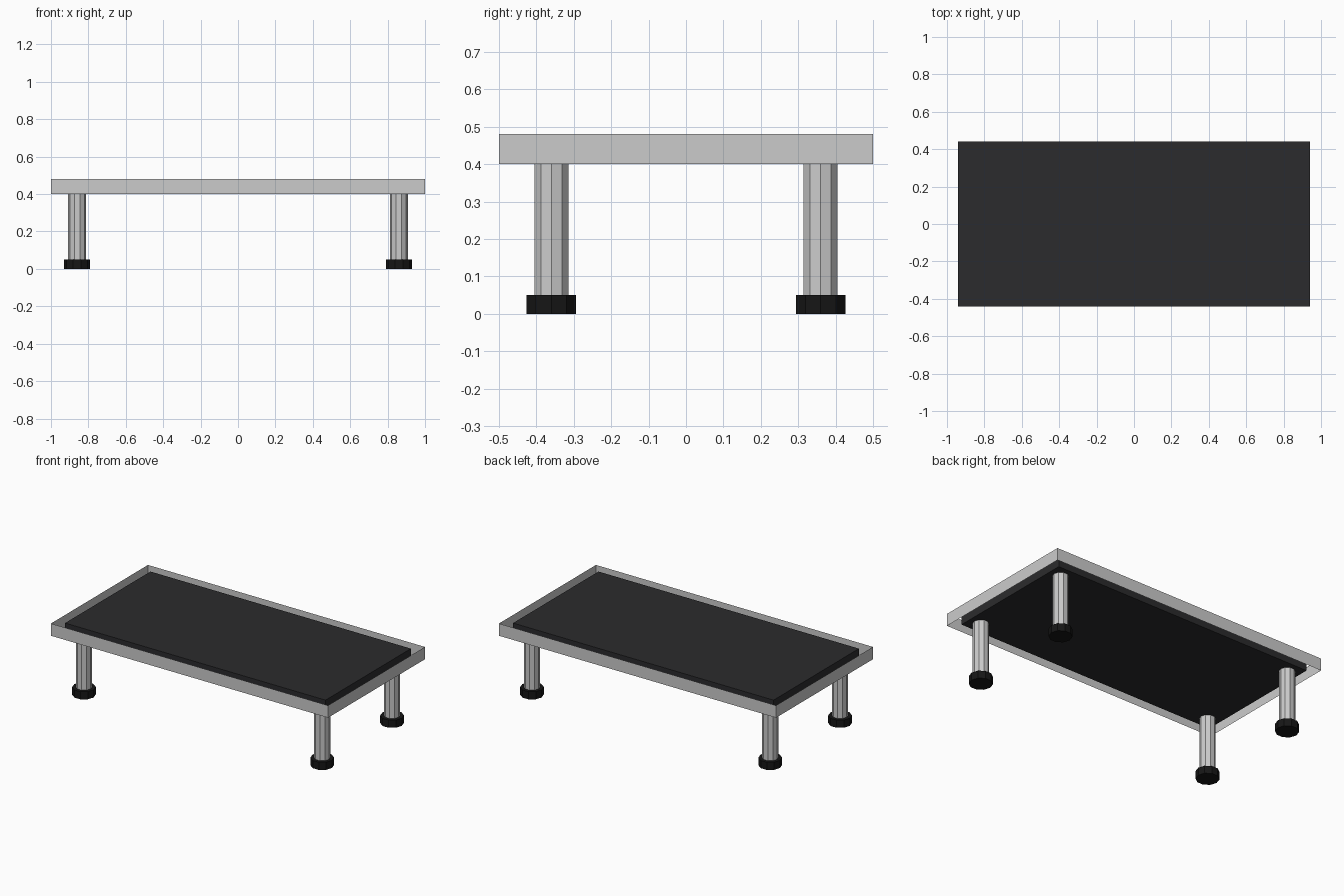
import bpy, bmesh
from math import pi
from mathutils import Vector

if "Cube" in bpy.data.objects:
    bpy.data.objects.remove(bpy.data.objects["Cube"])

LENGTH, DEPTH, RIM = 2.0, 1.0, 0.06
Z_BOTTOM, Z_TOP = 0.40, 0.48


def material(name, rgb):
    m = bpy.data.materials.new(name)
    m.diffuse_color = (*rgb, 1)
    m.use_nodes = True
    m.node_tree.nodes["Principled BSDF"].inputs["Base Color"].default_value = m.diffuse_color
    return m


def cylinder(name, radius, x, y, z0, z1, mat=None):
    # ten-sided, with a corner pointing along x
    bpy.ops.mesh.primitive_cylinder_add(vertices=10, radius=radius, depth=z1 - z0,
                                        location=(x, y, (z0 + z1) / 2),
                                        rotation=(0, 0, pi / 2))
    ob = bpy.context.object
    ob.name = name
    if mat:
        ob.data.materials.append(mat)
    return ob


dark = material("dark_panel", (0.024, 0.024, 0.026))
rubber = material("black_rubber", (0.008, 0.008, 0.008))

# Rectangular rim: inset a face, drop the middle, extrude upward
bm = bmesh.new()
x, y = LENGTH / 2, DEPTH / 2
face = bm.faces.new([bm.verts.new((sx * x, sy * y, Z_BOTTOM))
                     for sx, sy in ((-1, -1), (1, -1), (1, 1), (-1, 1))])
bmesh.ops.inset_region(bm, faces=[face], thickness=RIM, use_even_offset=True,
                       use_boundary=True)
bmesh.ops.delete(bm, geom=[face], context='FACES')
new = bmesh.ops.extrude_face_region(bm, geom=bm.faces[:], use_keep_orig=True)["geom"]
bmesh.ops.translate(bm, vec=Vector((0, 0, Z_TOP - Z_BOTTOM)),
                    verts=[g for g in new if isinstance(g, bmesh.types.BMVert)])
bmesh.ops.recalc_face_normals(bm, faces=bm.faces[:])
mesh = bpy.data.meshes.new("frame")
bm.to_mesh(mesh)
bm.free()
bpy.context.collection.objects.link(bpy.data.objects.new("frame", mesh))

# Dark panel set just inside the rim
p0, p1 = Z_BOTTOM + 0.004, Z_TOP - 0.004
bpy.ops.mesh.primitive_cube_add(size=1, location=(0, 0, (p0 + p1) / 2))
panel = bpy.context.object
panel.name = "panel"
panel.scale = (LENGTH - 2 * RIM, DEPTH - 2 * RIM, p1 - p0)
panel.data.materials.append(dark)

# Four legs with rubber feet
for sx, side in ((-1, "left"), (1, "right")):
    for sy, end in ((-1, "front"), (1, "back")):
        cylinder(f"{end}_{side}_leg", 0.048, sx * 0.86, sy * 0.36, 0.04, p0 + 0.002)
        cylinder(f"{end}_{side}_foot", 0.07, sx * 0.86, sy * 0.36, 0.0, 0.05, rubber)
